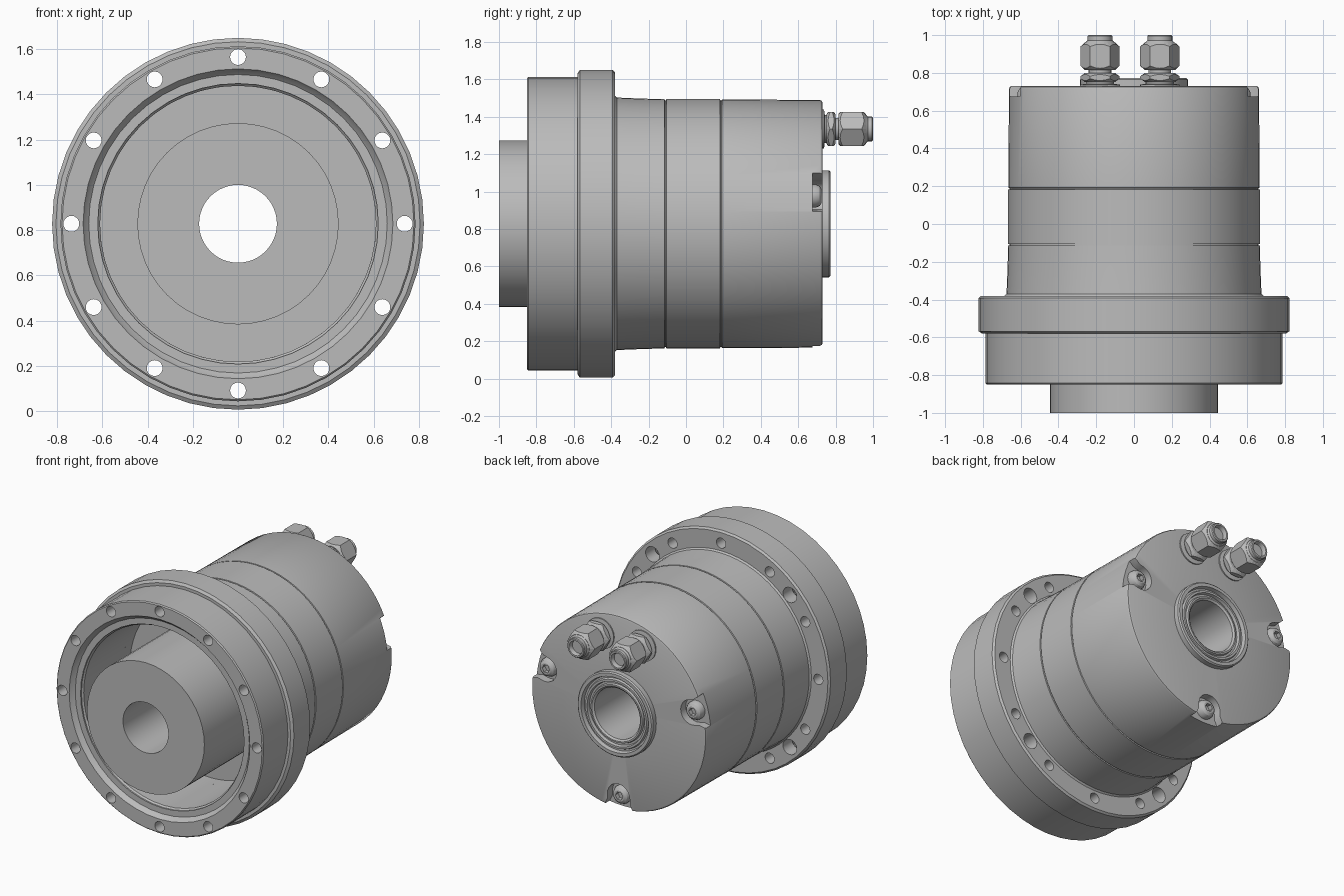
import bpy, bmesh, math
from mathutils import Matrix, Vector

if bpy.data.objects.get("Cube"):
    bpy.data.objects.remove(bpy.data.objects["Cube"])

AXIS_Z = 0.828
metal = bpy.data.materials.new("satin grey metal")
metal.use_nodes = True
metal.diffuse_color = (0.5, 0.5, 0.5, 1)
metal.node_tree.nodes["Principled BSDF"].inputs["Base Color"].default_value = (0.5, 0.5, 0.5, 1)


def finish(name, bm):
    bmesh.ops.recalc_face_normals(bm, faces=bm.faces)
    mesh = bpy.data.meshes.new(name)
    bm.to_mesh(mesh)
    bm.free()
    mesh.materials.append(metal)
    obj = bpy.data.objects.new(name, mesh)
    bpy.context.collection.objects.link(obj)
    return obj


def smooth(obj, angle=30):
    bpy.ops.object.select_all(action='DESELECT')
    obj.select_set(True)
    bpy.context.view_layer.objects.active = obj
    bpy.ops.object.shade_smooth_by_angle(angle=math.radians(angle))


def lathe(name, profile, steps=48, x=0, z=AXIS_Z):
    """Revolve a closed (radius, y) outline about an axis along y."""
    bm = bmesh.new()
    verts = [bm.verts.new((x + r, y, z)) for r, y in profile]
    edges = [bm.edges.new((v, verts[i - 1])) for i, v in enumerate(verts)]
    bmesh.ops.spin(bm, geom=verts + edges, cent=(x, 0, z), axis=(0, 1, 0),
                   angle=math.tau, steps=steps, use_merge=True)
    bmesh.ops.remove_doubles(bm, verts=bm.verts, dist=1e-5)
    return finish(name, bm)


def polar(radius, degrees):
    a = math.radians(degrees)
    return radius * math.cos(a), AXIS_Z + radius * math.sin(a)


def add_prism(bm, outline, y0, y1):
    """Extrude an (x, z) outline from y0 to y1."""
    face = bm.faces.new([bm.verts.new((px, y0, pz)) for px, pz in outline])
    out = bmesh.ops.extrude_face_region(bm, geom=[face])
    moved = [g for g in out["geom"] if isinstance(g, bmesh.types.BMVert)]
    bmesh.ops.translate(bm, verts=moved, vec=(0, y1 - y0, 0))


def ring(cx, cz, r, n):
    return [(cx + r * math.cos(math.tau * i / n), cz + r * math.sin(math.tau * i / n)) for i in range(n)]


def cut(obj, outlines, y0, y1):
    bm = bmesh.new()
    for outline in outlines:
        add_prism(bm, outline, y0, y1)
    cutter = finish("cutter", bm)
    cutter.hide_render = True
    mod = obj.modifiers.new("cut", 'BOOLEAN')
    mod.operation, mod.solver, mod.object = 'DIFFERENCE', 'EXACT', cutter
    bpy.ops.object.select_all(action='DESELECT')
    obj.select_set(True)
    bpy.context.view_layer.objects.active = obj
    bpy.ops.object.modifier_apply(modifier=mod.name)
    bpy.data.objects.remove(cutter)


# Front ring, with a stepped seal seat around the opening
front_ring = lathe("front_ring", [
    (0.61, -0.58), (0.61, -0.80), (0.62, -0.81), (0.62, -0.82), (0.66, -0.82),
    (0.675, -0.835), (0.685, -0.85), (0.778, -0.85), (0.785, -0.843), (0.785, -0.58)])

# Mounting flange
flange = lathe("mounting_flange", [
    (0.61, -0.38), (0.61, -0.58), (0.805, -0.58), (0.822, -0.568),
    (0.822, -0.392), (0.81, -0.38)])

# Twelve through holes, and four counterbores in the back of the flange
bolt_holes = [ring(*polar(0.737, 30 * i), 0.035, 20) for i in range(12)]
for part in (front_ring, flange):
    cut(part, bolt_holes, -0.9, -0.3)
cut(flange, [ring(*polar(0.737, 45 + 90 * i), 0.052, 20) for i in range(4)], -0.5, -0.3)

# Stepped body with shallow seam grooves and a blind front cavity
body = lathe("body_housing", [
    (0.61, -0.38), (0.685, -0.38), (0.675, -0.37), (0.67, -0.25), (0.666, -0.115),
    (0.659, -0.113), (0.659, -0.107), (0.666, -0.105),
    (0.666, 0.182), (0.659, 0.184), (0.659, 0.190), (0.665, 0.192),
    (0.662, 0.715), (0.657, 0.726), (0.647, 0.73),
    (0.173, 0.73), (0.173, -0.3), (0.61, -0.3)], 64)

# Three open notches in the back rim
NOTCHES = (15, 165, 270)


def notch(degrees):
    rot = math.radians(degrees)
    pts = [(0.575 + 0.085 * math.cos(math.radians(t)), 0.085 * math.sin(math.radians(t)))
           for t in range(90, 271, 15)]
    pts += [(0.61, -0.085), (0.68, -0.12), (0.75, -0.12), (0.75, 0.12), (0.68, 0.12), (0.61, 0.085)]
    return [(px * math.cos(rot) - pz * math.sin(rot),
             AXIS_Z + px * math.sin(rot) + pz * math.cos(rot)) for px, pz in pts]


cut(body, [notch(d) for d in NOTCHES], 0.675, 0.8)

# Hollow core running out of the front
core = lathe("hollow_core", [(0.172, -1.0), (0.445, -1.0), (0.445, -0.29), (0.172, -0.29)])

# Bearing cap with nested seal rings around the rear bore
cap = lathe("rear_bearing_cap", [
    (0.173, 0.70), (0.173, 0.745), (0.185, 0.755), (0.195, 0.755), (0.2, 0.74), (0.213, 0.74),
    (0.218, 0.76), (0.232, 0.76), (0.238, 0.745), (0.25, 0.745), (0.256, 0.772),
    (0.278, 0.772), (0.286, 0.764), (0.286, 0.72), (0.2, 0.72)])

for part in (front_ring, flange, body, core, cap):
    smooth(part)


def screw(name, x, z, r, base, height):
    """Rounded head with a hexagon socket."""
    top = base + height
    head = lathe(name, [(0.002, base - 0.01), (r, base - 0.01), (r, base + height * 0.4),
                        (r * 0.85, base + height * 0.8), (r * 0.6, top), (0.002, top)], 24, x, z)
    bm = bmesh.new()
    bm.from_mesh(head.data)
    bmesh.ops.holes_fill(bm, edges=bm.edges)
    bm.to_mesh(head.data)
    bm.free()
    cut(head, [ring(x, z, r * 0.45, 6)], base + height * 0.4, top + 0.1)
    smooth(head)


for i, d in enumerate(NOTCHES):
    screw(f"cover_screw_{i + 1}", *polar(0.575, d), 0.062, 0.675, 0.05)
for i in range(4):
    screw(f"flange_screw_{i + 1}", *polar(0.737, 45 + 90 * i), 0.042, -0.5, 0.05)

# Two cable glands: round collar, hexagon nuts and a hollow tip
for side, gx in (("right", -0.18), ("left", 0.137)):
    gz = 1.335
    collar = lathe(f"{side}_gland_collar", [
        (0.03, 0.72), (0.105, 0.72), (0.105, 0.738), (0.075, 0.742), (0.075, 0.752),
        (0.07, 0.79), (0.06, 0.80), (0.06, 0.83), (0.03, 0.83)], 24, gx, gz)
    tip = lathe(f"{side}_gland_tip", [
        (0.045, 0.93), (0.078, 0.93), (0.078, 0.96), (0.066, 0.972), (0.066, 0.995), (0.061, 1.0),
        (0.05, 1.0), (0.045, 0.99)], 24, gx, gz)
    floor = lathe(f"{side}_gland_plug", [
        (0.001, 0.92), (0.05, 0.92), (0.05, 0.97), (0.001, 0.97)], 16, gx, gz)
    for part in (collar, tip, floor):
        smooth(part)
    for label, y0, y1, taper in (("base_nut", 0.752, 0.8, 0.02), ("cap_nut", 0.815, 0.962, 0.025)):
        bm = bmesh.new()
        add_prism(bm, ring(gx, gz, 0.104, 6), y0, y1)
        nut = finish(f"{side}_gland_{label}", bm)
        # Turned corners of the nut
        cone = lathe("cone", [
            (0.001, y0), (0.08, y0), (0.107, y0 + taper), (0.107, y1 - taper),
            (0.078, y1), (0.001, y1)], 24, gx, gz)
        bm = bmesh.new()
        bm.from_mesh(cone.data)
        bmesh.ops.holes_fill(bm, edges=bm.edges)
        bmesh.ops.remove_doubles(bm, verts=bm.verts, dist=0.003)
        bmesh.ops.recalc_face_normals(bm, faces=bm.faces)
        bm.to_mesh(cone.data)
        bm.free()
        mod = nut.modifiers.new("turned", 'BOOLEAN')
        mod.operation, mod.solver, mod.object = 'INTERSECT', 'EXACT', cone
        smooth(nut, 25)
        bpy.ops.object.modifier_apply(modifier=mod.name)
        bpy.data.objects.remove(cone)
